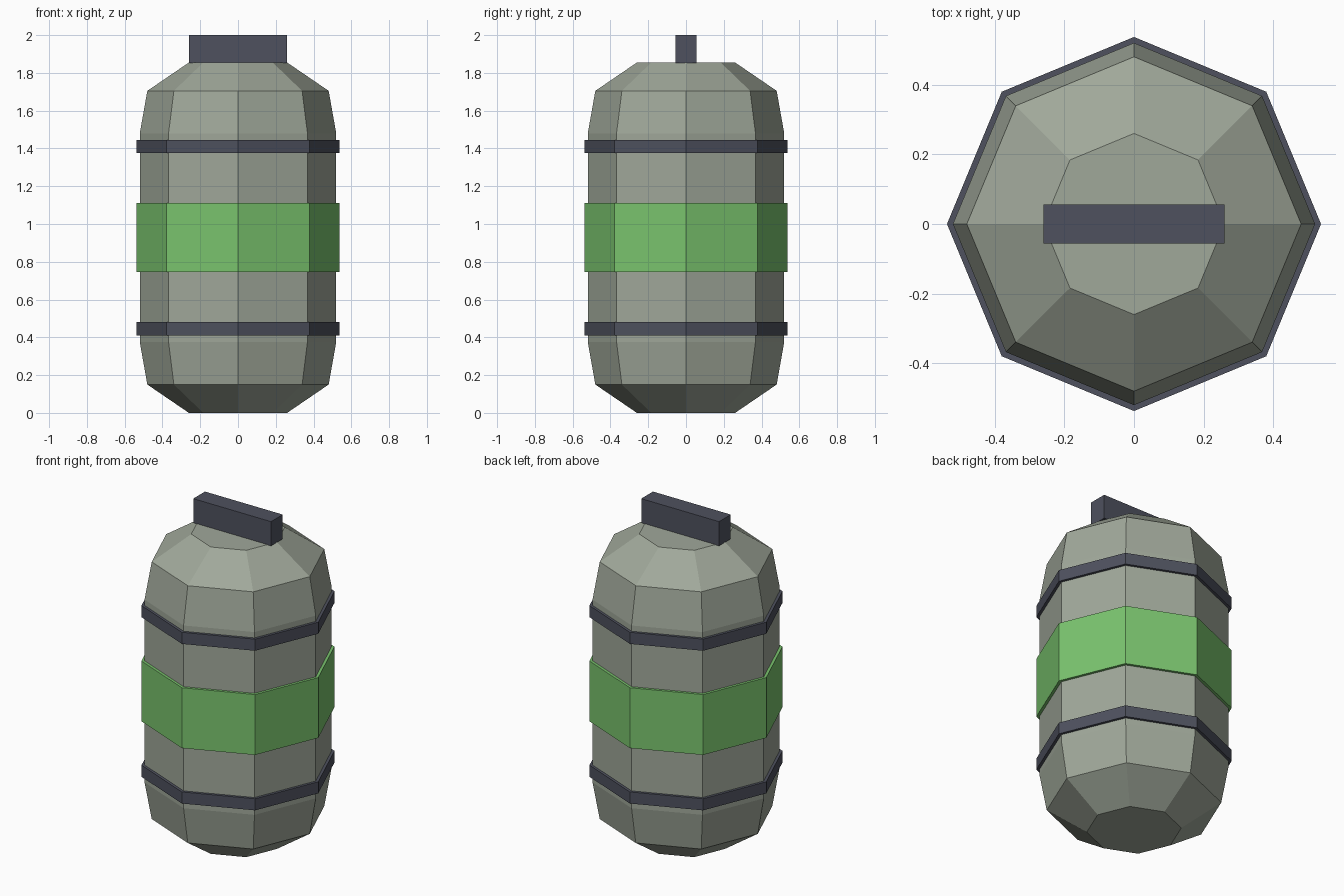
import bpy, bmesh, math

if "Cube" in bpy.data.objects:
    bpy.data.objects.remove(bpy.data.objects["Cube"])

SIDES = 8  # octagon with corners on the x and y axes


def material(name, rgb):
    lin = [(c / 255 / 12.92) if c / 255 <= 0.04045 else ((c / 255 + 0.055) / 1.055) ** 2.4 for c in rgb]
    m = bpy.data.materials.new(name)
    m.diffuse_color = (*lin, 1)
    m.use_nodes = True
    m.node_tree.nodes["Principled BSDF"].inputs["Base Color"].default_value = m.diffuse_color
    return m


def finish(name, bm, mat):
    bmesh.ops.recalc_face_normals(bm, faces=bm.faces)
    me = bpy.data.meshes.new(name)
    bm.to_mesh(me)
    bm.free()
    me.materials.append(mat)
    ob = bpy.data.objects.new(name, me)
    bpy.context.collection.objects.link(ob)
    return ob


def lathe(name, profile, mat, closed=False):
    """Octagonal lathe of (radius, z) points: capped solid, or closed ring."""
    bm = bmesh.new()
    rings = [[bm.verts.new((r * math.cos(2 * math.pi * i / SIDES),
                            r * math.sin(2 * math.pi * i / SIDES), z))
              for i in range(SIDES)] for r, z in profile]
    pairs = list(zip(rings, rings[1:]))
    if closed:
        pairs.append((rings[-1], rings[0]))
    else:
        bm.faces.new(rings[0])
        bm.faces.new(rings[-1])
    for a, b in pairs:
        for i in range(SIDES):
            j = (i + 1) % SIDES
            bm.faces.new((a[i], a[j], b[j], b[i]))
    return finish(name, bm, mat)


def band(name, z0, z1, mat, r=0.537, inner=0.505):
    return lathe(name, [(inner, z0), (r, z0), (r, z1), (inner, z1)], mat, closed=True)


shell = material("grey green shell", (160, 168, 154))
green = material("bright green", (122, 196, 110))
dark = material("dark slate", (78, 81, 94))

# Canister body with chamfered ends
lathe("canister_body", [(0.26, 0), (0.48, 0.15), (0.52, 0.375),
                        (0.52, 1.48), (0.48, 1.705), (0.26, 1.855)], shell)

# Label band and two hoops
band("label_band", 0.745, 1.11, green)
band("lower_hoop", 0.41, 0.48, dark)
band("upper_hoop", 1.375, 1.445, dark)

# Top handle bar
bm = bmesh.new()
bmesh.ops.create_cube(bm, size=1)
bmesh.ops.scale(bm, vec=(0.52, 0.112, 0.147), verts=bm.verts)
bmesh.ops.translate(bm, vec=(0, 0, 1.9265), verts=bm.verts)
finish("top_handle", bm, dark)
